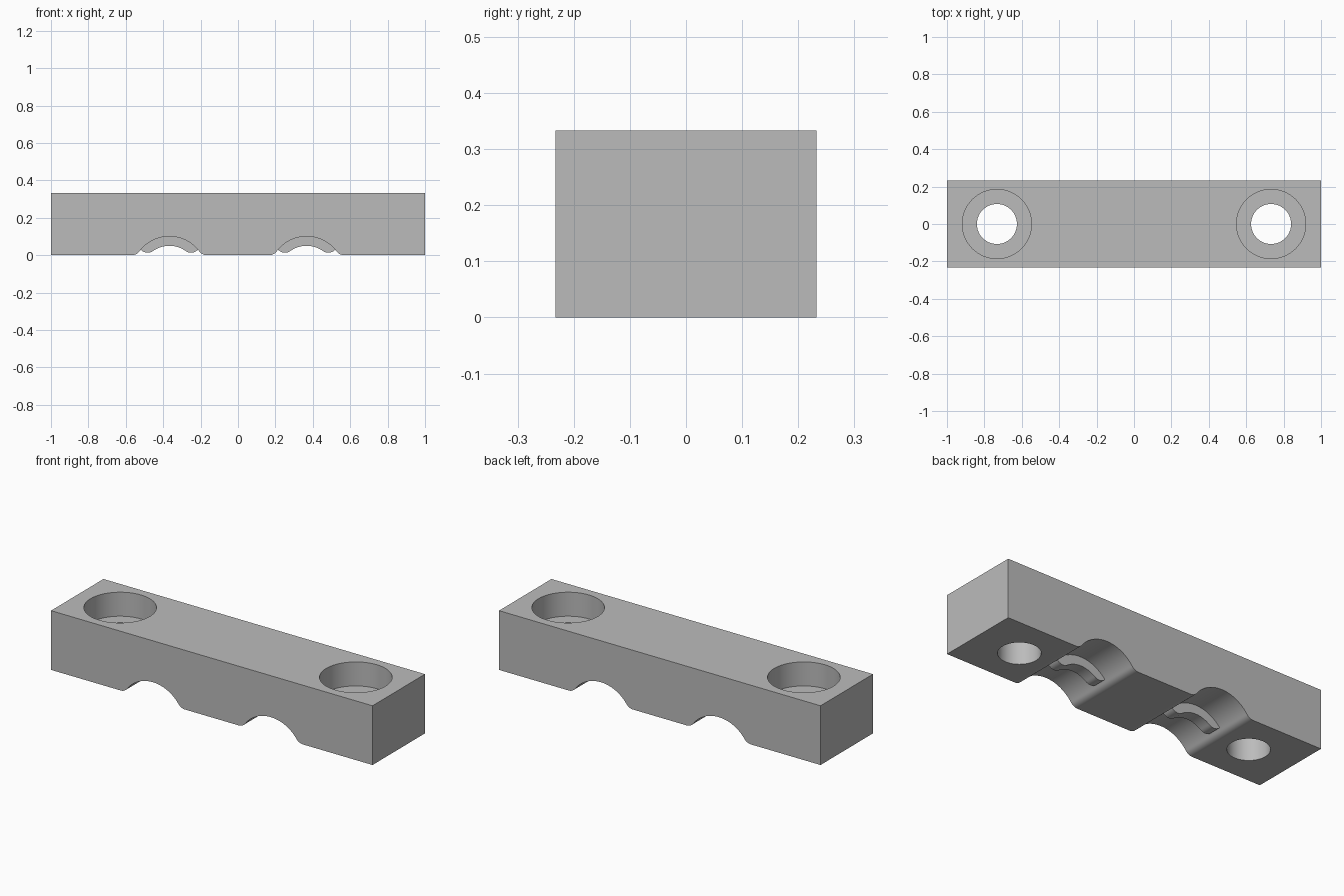
import bpy, bmesh, math
from mathutils import Vector

cube = bpy.data.objects.get("Cube")
if cube:
    bpy.data.objects.remove(cube, do_unlink=True)

WIDTH, DEPTH, HEIGHT = 2.0, 0.466, 0.333
GROOVE_X, HOLE_X = 0.367, 0.733
AXIS_Z = -0.1                  # groove axis lies below the base
R_GROOVE, R_RIB, FILLET = 0.2, 0.15, 0.05

grey = bpy.data.materials.new("plain grey")
grey.use_nodes = True
grey.diffuse_color = (0.5, 0.5, 0.5, 1)
grey.node_tree.nodes["Principled BSDF"].inputs["Base Color"].default_value = (0.5, 0.5, 0.5, 1)


def arc(cx, cz, r, start, end, n):
    """Points on an arc in the xz plane, angles in radians."""
    return [(cx + r * math.cos(start + (end - start) * i / n),
             cz + r * math.sin(start + (end - start) * i / n)) for i in range(n + 1)]


def mirrored(points, x=0.0):
    """Right half of an arch, apex last, completed with its mirror image."""
    full = points + [(-px, pz) for px, pz in reversed(points[:-1])]
    return [(px + x, pz) for px, pz in full]


def finish(bm, name):
    bmesh.ops.recalc_face_normals(bm, faces=bm.faces)
    mesh = bpy.data.meshes.new(name)
    bm.to_mesh(mesh)
    bm.free()
    mesh.materials.append(grey)
    ob = bpy.data.objects.new(name, mesh)
    bpy.context.collection.objects.link(ob)
    return ob


def extrude_profile(points, thickness, name):
    """Prism along y from an xz outline."""
    bm = bmesh.new()
    face = bm.faces.new([bm.verts.new((x, -thickness / 2, z)) for x, z in points])
    new = bmesh.ops.extrude_face_region(bm, geom=[face])["geom"]
    bmesh.ops.translate(bm, vec=(0, thickness, 0),
                        verts=[v for v in new if isinstance(v, bmesh.types.BMVert)])
    return finish(bm, name)


def lathe(points, x, name):
    """Solid of revolution around a vertical axis at x."""
    bm = bmesh.new()
    verts = [bm.verts.new((r, 0, z)) for r, z in points]
    edges = [bm.edges.new(pair) for pair in zip(verts, verts[1:])]
    bmesh.ops.spin(bm, geom=verts + edges, cent=(0, 0, 0), axis=(0, 0, 1),
                   angle=math.tau, steps=64, use_duplicate=False)
    bmesh.ops.remove_doubles(bm, verts=bm.verts, dist=1e-5)
    bmesh.ops.translate(bm, vec=(x, 0, 0), verts=bm.verts)
    return finish(bm, name)


def activate(ob):
    bpy.ops.object.select_all(action='DESELECT')
    ob.select_set(True)
    bpy.context.view_layer.objects.active = ob


def smooth(ob):
    activate(ob)
    bpy.ops.object.shade_smooth_by_angle(angle=math.radians(30))


# Groove: rounded lip running tangentially into the arch
lip_z = FILLET - AXIS_Z
lip_x = math.sqrt((R_GROOVE + FILLET) ** 2 - lip_z ** 2)
lip_angle = math.atan2(lip_z, lip_x)
groove = (arc(lip_x, FILLET, FILLET, -math.pi / 2, lip_angle - math.pi, 8)
          + arc(0, AXIS_Z, R_GROOVE, lip_angle, math.pi / 2, 20)[1:])

# Clamp block with two grooves across its underside
outline = [(WIDTH / 2, 0), (WIDTH / 2, HEIGHT), (-WIDTH / 2, HEIGHT), (-WIDTH / 2, 0)]
for x in (-GROOVE_X, GROOVE_X):
    outline += reversed(mirrored(groove, x))
block = extrude_profile(outline, DEPTH, "clamp_block")

# Counterbored screw holes
hole = [(0, -0.1), (0.107, -0.1), (0.107, 0.198), (0.185, 0.198), (0.185, 0.5), (0, 0.5)]
for side, x in (("right", -HOLE_X), ("left", HOLE_X)):
    cutter = lathe(hole, x, side + "_hole_cutter")
    cutter.hide_render = True
    mod = block.modifiers.new(side + "_hole", 'BOOLEAN')
    mod.operation, mod.solver, mod.object = 'DIFFERENCE', 'EXACT', cutter
    activate(block)
    bpy.ops.object.modifier_apply(modifier=mod.name)
    bpy.data.objects.remove(cutter, do_unlink=True)
smooth(block)

# Gripping rib in the middle of each groove, with rounded feet
foot_z = 0.063
foot_x = math.sqrt((R_RIB + FILLET) ** 2 - (foot_z - AXIS_Z) ** 2)
foot_angle = math.atan2(foot_z - AXIS_Z, foot_x)
foot = arc(foot_x, foot_z, FILLET, math.radians(-35), foot_angle - math.pi, 10)
inner = mirrored(foot + arc(0, AXIS_Z, R_RIB, foot_angle, math.pi / 2, 14)[1:])
end = Vector((foot[0][0], foot[0][1] - AXIS_Z))
start = math.atan2(end.y, end.x)
outer = arc(0, AXIS_Z, end.length, math.pi - start, start, 28)[1:-1]
for side, x in (("right", -GROOVE_X), ("left", GROOVE_X)):
    rib = extrude_profile([(px + x, pz) for px, pz in inner + outer], 0.067, side + "_grip_rib")
    smooth(rib)
